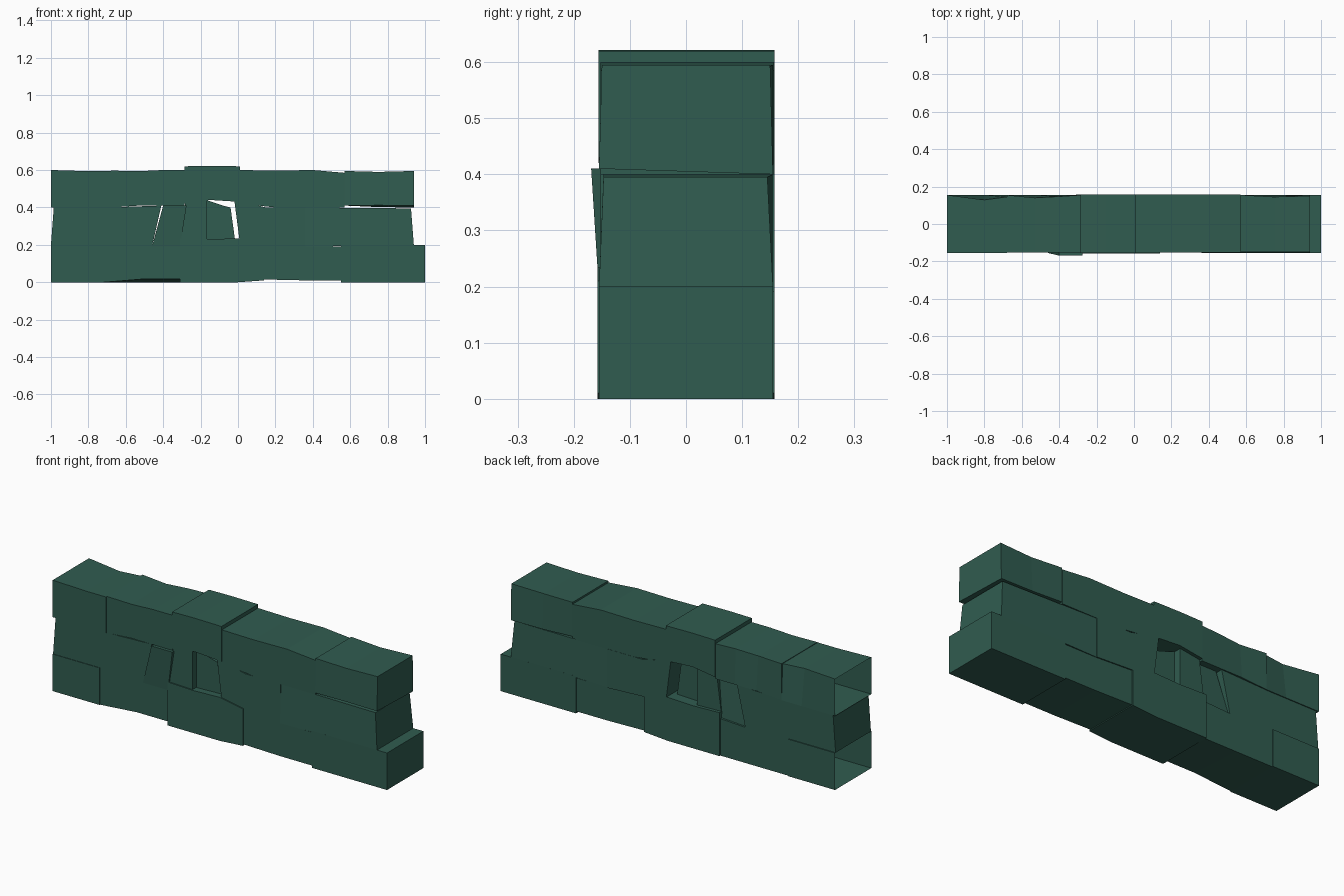
import bpy
import bmesh

default_cube = bpy.data.objects.get("Cube")
if default_cube:
    bpy.data.objects.remove(default_cube, do_unlink=True)

stone = bpy.data.materials.new("dark green stone")
stone.use_nodes = True
stone_colour = (0.03, 0.107, 0.08, 1.0)
stone.diffuse_color = stone_colour
stone.node_tree.nodes["Principled BSDF"].inputs["Base Color"].default_value = stone_colour

FRONT, BACK = -0.155, 0.155


def build_block(name, stations, lean_left=0.0, lean_right=0.0, front_lift=0.0,
                front=FRONT, back=BACK, top_front_shift=0.0, open_left=False):
    """Loft a rough block through stations of (x, bottom, top, back dip)."""
    mesh = bpy.data.meshes.new(name)
    bm = bmesh.new()
    rings = []
    last = len(stations) - 1
    for index, (x, bottom, top, dip) in enumerate(stations):
        lean = lean_left if index == 0 else lean_right if index == last else 0.0
        lift = front_lift if 0 < index else 0.0
        corners = [
            (x, front, bottom + lift),
            (x, back, bottom),
            (x + lean, back - dip, top),
            (x + lean, front + top_front_shift, top),
        ]
        rings.append([bm.verts.new(corner) for corner in corners])
    for ring, following in zip(rings, rings[1:]):
        for i in range(4):
            j = (i + 1) % 4
            bm.faces.new((ring[i], ring[j], following[j], following[i]))
    if not open_left:
        bm.faces.new(rings[0])
    bm.faces.new(rings[-1])
    bmesh.ops.recalc_face_normals(bm, faces=bm.faces)
    bm.to_mesh(mesh)
    bm.free()
    mesh.materials.append(stone)
    block = bpy.data.objects.new(name, mesh)
    bpy.context.collection.objects.link(block)
    return block


# Bottom course
build_block("bottom_left_end_block",
            [(-1, 0, 0.2, 0), (-0.72, 0, 0.2, 0)], open_left=True)
build_block("bottom_left_block",
            [(-0.72, 0, 0.2, 0), (-0.5, 0, 0.19, 0), (-0.31, 0, 0.2, 0)],
            front_lift=0.018, front=-0.151, back=0.15)
build_block("bottom_middle_block",
            [(-0.31, 0, 0.235, 0), (-0.15, 0, 0.23, 0),
             (0, 0, 0.235, 0), (0.14, 0.01, 0.21, 0)], front=-0.158, back=0.158)
build_block("bottom_right_block",
            [(0.14, 0.015, 0.21, 0), (0.36, 0.01, 0.19, 0), (0.55, 0.01, 0.19, 0)],
            front=-0.151, back=0.152)
build_block("bottom_right_end_block",
            [(0.55, 0, 0.2, 0), (1, 0, 0.2, 0)])

# Middle course, with leaning stones beside the gap
build_block("middle_left_block",
            [(-1, 0.2, 0.4, 0), (-0.7, 0.19, 0.4, 0), (-0.46, 0.19, 0.41, 0)],
            lean_left=0.015, lean_right=0.05, front=-0.152, back=0.15)
build_block("leaning_stone",
            [(-0.46, 0.19, 0.41, 0.02), (-0.31, 0.19, 0.41, 0.02)],
            lean_left=0.06, lean_right=0.035, back=0.14, top_front_shift=-0.014)
build_block("gap_left_stone",
            [(-0.31, 0.22, 0.44, 0), (-0.165, 0.22, 0.44, 0)],
            lean_left=0.03, front=-0.152, back=0.14)
build_block("gap_filler_stone",
            [(-0.17, 0.22, 0.44, 0), (-0.08, 0.22, 0.41, 0), (-0.015, 0.22, 0.4, 0)],
            lean_right=-0.025, front=-0.12, back=0.1)
build_block("middle_right_block",
            [(0.01, 0.21, 0.44, 0), (0.15, 0.2, 0.4, 0), (0.36, 0.19, 0.4, 0)],
            lean_left=-0.03, front=-0.152, back=0.158)
build_block("middle_right_end_block",
            [(0.36, 0.19, 0.4, 0), (0.94, 0.2, 0.395, 0.01)],
            lean_right=-0.015, top_front_shift=0.008)

# Top course
build_block("top_left_end_block",
            [(-1, 0.4, 0.6, 0), (-0.8, 0.4, 0.594, 0.026), (-0.68, 0.4, 0.594, 0.01)],
            open_left=True)
build_block("top_left_block",
            [(-0.68, 0.4, 0.597, 0), (-0.53, 0.41, 0.594, 0.015),
             (-0.4, 0.41, 0.6, 0.008), (-0.285, 0.41, 0.6, 0)], front=-0.152)
build_block("top_middle_block",
            [(-0.285, 0.42, 0.62, 0), (-0.15, 0.44, 0.622, 0), (0.01, 0.43, 0.62, 0)],
            front=-0.156, back=0.158)
build_block("top_right_block",
            [(0.01, 0.42, 0.6, 0), (0.2, 0.4, 0.597, 0), (0.4, 0.4, 0.6, 0),
             (0.57, 0.4, 0.585, 0)], front=-0.152, back=0.157)
build_block("top_right_end_block",
            [(0.57, 0.41, 0.595, 0), (0.75, 0.402, 0.59, 0.01), (0.94, 0.4, 0.595, 0.005)],
            front_lift=0.01, top_front_shift=0.005)
